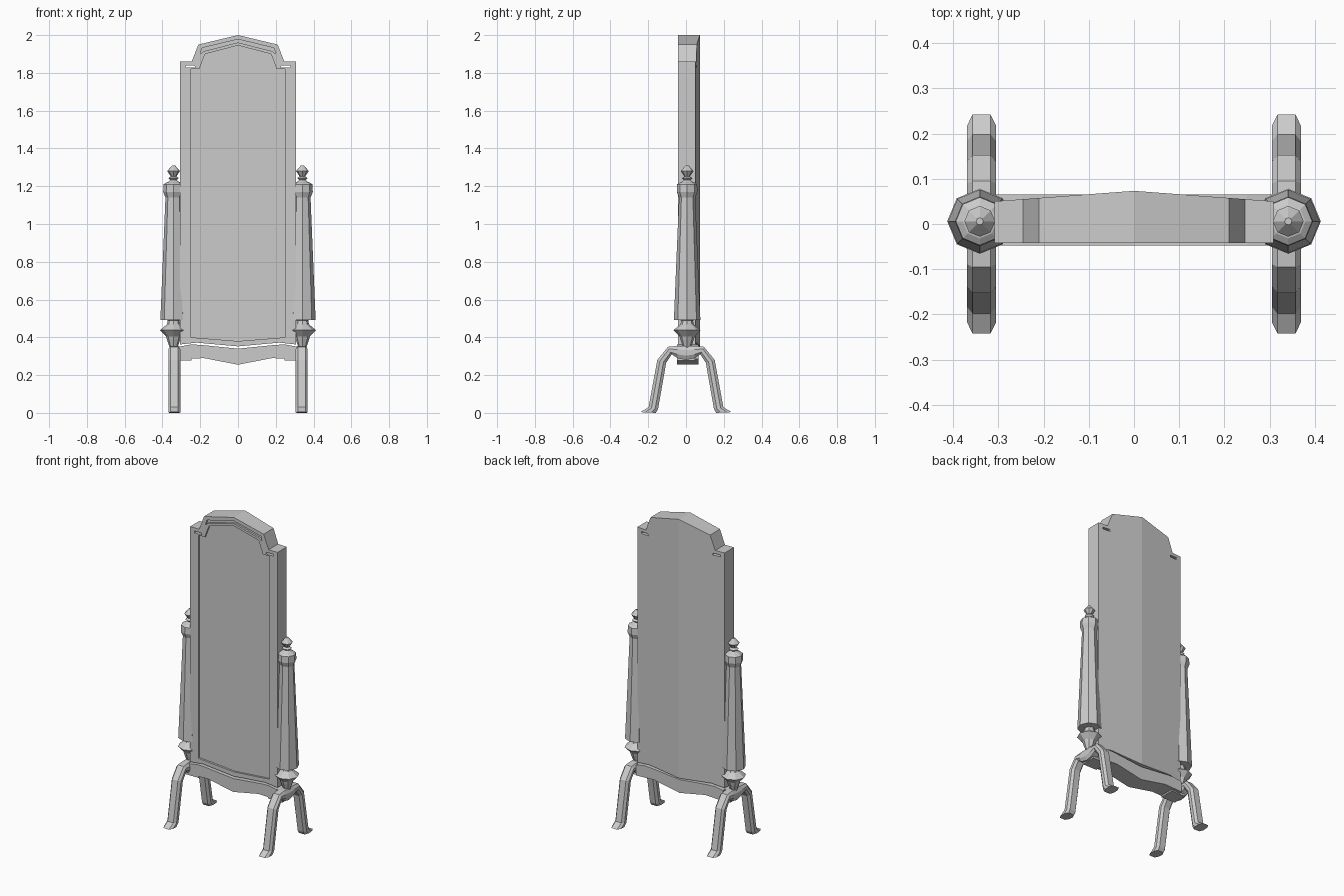
import bpy, bmesh, math
from mathutils import Vector

if "Cube" in bpy.data.objects:
    bpy.data.objects.remove(bpy.data.objects["Cube"], do_unlink=True)

grey = bpy.data.materials.new("light_grey")
grey.use_nodes = True
grey.diffuse_color = (0.6, 0.6, 0.6, 1)
grey.node_tree.nodes["Principled BSDF"].inputs["Base Color"].default_value = (0.6, 0.6, 0.6, 1)


def finish(name, bm):
    bmesh.ops.recalc_face_normals(bm, faces=bm.faces)
    mesh = bpy.data.meshes.new(name)
    bm.to_mesh(mesh)
    bm.free()
    obj = bpy.data.objects.new(name, mesh)
    mesh.materials.append(grey)
    bpy.context.collection.objects.link(obj)
    return obj


def prism(outline, y0, y1):
    """Extrude an x-z outline from y0 to y1."""
    bm = bmesh.new()
    face = bm.faces.new([bm.verts.new((x, y0, z)) for x, z in outline])
    ext = bmesh.ops.extrude_face_region(bm, geom=[face])
    for v in ext["geom"]:
        if isinstance(v, bmesh.types.BMVert):
            v.co.y = y1
    return bm


def mirrored(half):
    """Close a right-hand half outline that starts and ends on x = 0."""
    return half + [(-x, z) for x, z in reversed(half) if x > 0]


def loft(name, rings):
    bm = bmesh.new()
    rows = [[bm.verts.new(p) for p in ring] for ring in rings]
    n = len(rows[0])
    for a, b in zip(rows, rows[1:]):
        for i in range(n):
            bm.faces.new((a[i], a[(i + 1) % n], b[(i + 1) % n], b[i]))
    bm.faces.new(rows[0])
    bm.faces.new(rows[-1])
    return finish(name, bm)


def cut(obj, cutter):
    cutter.hide_render = True
    mod = obj.modifiers.new("cut", "BOOLEAN")
    mod.object = cutter
    mod.solver = "EXACT"
    bpy.context.view_layer.objects.active = obj
    bpy.ops.object.modifier_apply(modifier=mod.name)
    bpy.data.objects.remove(cutter, do_unlink=True)


# Frame body with a back that rises to a central ridge
bm = prism(mirrored([(0, 0.352), (0.22, 0.372), (0.308, 0.362), (0.308, 1.86),
                     (0.245, 1.86), (0.21, 1.95), (0, 2.0)]), -0.042, 0.05)
for x in (-0.205, 0, 0.205):
    bmesh.ops.bisect_plane(bm, geom=bm.verts[:] + bm.edges[:] + bm.faces[:],
                           plane_co=(x, 0, 0), plane_no=(1, 0, 0))
for v in bm.verts:
    if v.co.y > 0:
        v.co.y += max(0, 0.31 - abs(v.co.x)) * 0.075
frame = finish("mirror_frame", bm)

# Recessed glass and the moulding groove around the crown
glass = mirrored([(0, 0.38), (0.25, 0.4), (0.25, 1.82), (0.205, 1.82), (0.175, 1.9), (0, 1.945)])
cut(frame, finish("glass_cutter", prism(glass, -0.1, -0.03)))
upper = [(0.2, 1.9), (0.19, 1.932), (0, 1.978)]
groove = upper + [(-x, z) for x, z in upper[1::-1]]
groove += [(-0.18, 1.915), (0, 1.961), (0.18, 1.915)]
cut(frame, finish("groove_cutter", prism(groove, -0.1, -0.03)))
for s in (-1, 1):
    slot = [(s * 0.225, 1.828), (s * 0.278, 1.828), (s * 0.278, 1.84), (s * 0.23, 1.84)]
    cut(frame, finish("slot_cutter", prism(slot, -0.1, 0.1)))

# Shaped lower apron
finish("apron", prism(mirrored([(0, 0.255), (0.18, 0.29), (0.305, 0.285), (0.305, 0.352),
                               (0.25, 0.362), (0.2, 0.36), (0, 0.34)]), -0.048, 0.065))

post_profile = [(0.02, 0.3), (0.022, 0.35), (0.036, 0.39), (0.04, 0.405), (0.072, 0.438),
                (0.036, 0.468), (0.03, 0.49), (0.07, 0.493), (0.043, 1.14),
                (0.055, 1.17), (0.053, 1.21), (0.038, 1.22), (0.03, 1.222),
                (0.017, 1.232), (0.028, 1.243), (0.015, 1.252), (0.034, 1.28), (0.008, 1.31)]
# Leg stations as outer and inner (y, z) pairs, from hub to toe
leg_stations = [((0, 0.355), (0, 0.28)), ((0.045, 0.355), (0.045, 0.29)),
                ((0.095, 0.35), (0.075, 0.31)), ((0.152, 0.28), (0.105, 0.265)),
                ((0.198, 0.03), (0.148, 0.02)), ((0.242, 0.004), (0.16, 0))]

for side, s in (("left", 1), ("right", -1)):
    # Turned eight-sided post
    loft(side + "_post", [[(s * 0.341 + r * math.cos(i * math.pi / 4),
                            0.006 + r * math.sin(i * math.pi / 4), z) for i in range(8)]
                          for r, z in post_profile])
    # Chamfered front and back legs
    for end, t in (("front", -1), ("back", 1)):
        rings = []
        for outer, inner in leg_stations:
            ring = []
            for x, f in ((-0.02, 0), (0.02, 0), (0.032, 0.3), (0.032, 0.7),
                         (0.02, 1), (-0.02, 1), (-0.032, 0.7), (-0.032, 0.3)):
                y, z = Vector(outer).lerp(Vector(inner), f)
                ring.append((s * 0.337 + x, t * y, z))
            rings.append(ring)
        loft(f"{side}_{end}_leg", rings)
    # Hub joining the legs to the apron
    hub = [(s * 0.245, 0.278), (s * 0.345, 0.278), (s * 0.345, 0.352), (s * 0.245, 0.352)]
    finish(side + "_hub", prism(hub, -0.047, 0.047))
